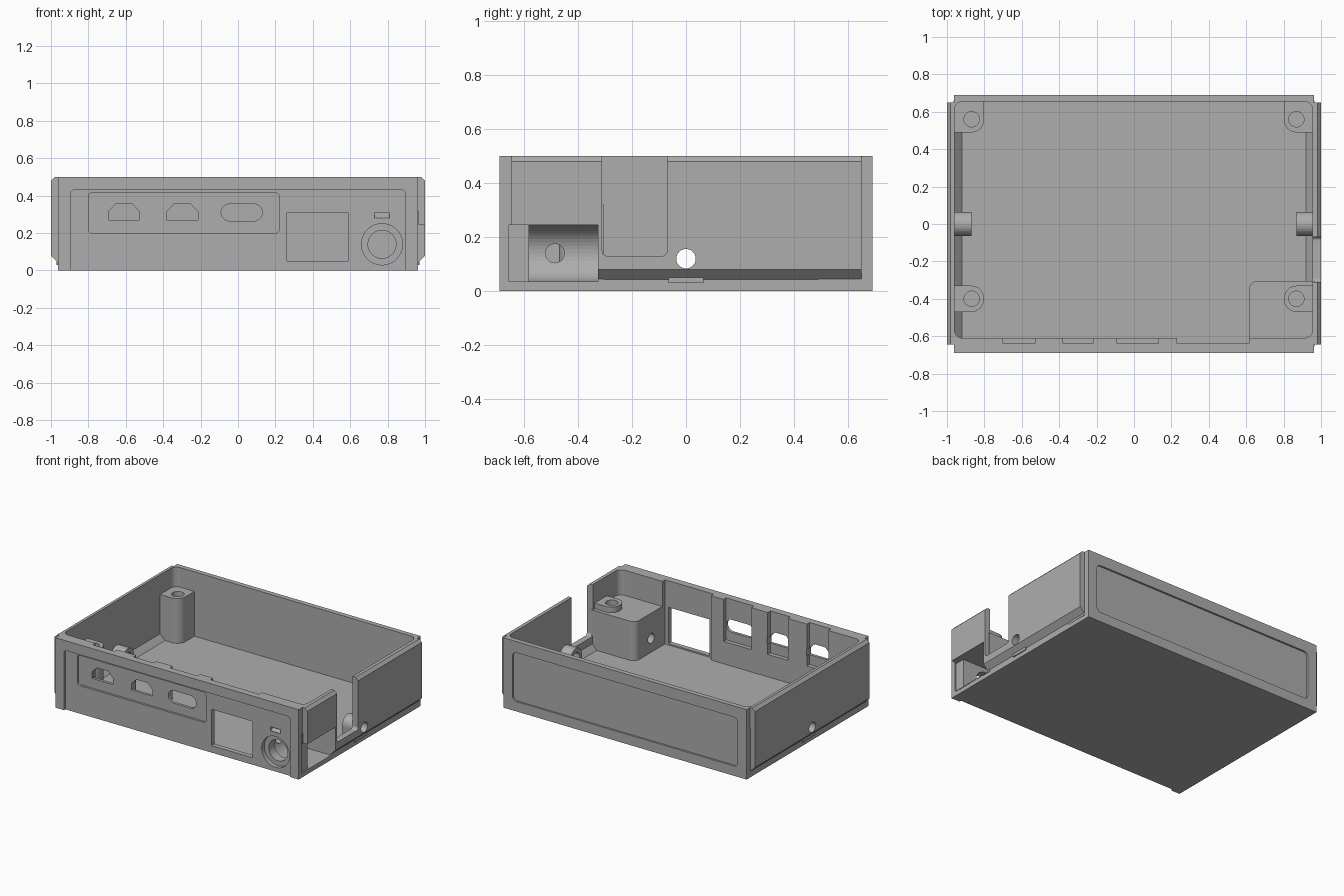
import bpy, bmesh, math
from mathutils import Vector

cube = bpy.data.objects.get("Cube")
if cube:
    bpy.data.objects.remove(cube, do_unlink=True)

grey = bpy.data.materials.new("plain grey")
grey.use_nodes = True
COLOUR = (0.42, 0.42, 0.42, 1)
grey.diffuse_color = COLOUR
grey.node_tree.nodes["Principled BSDF"].inputs["Base Color"].default_value = COLOUR


def arc(u, v, r, a0, a1, n=10):
    """Points along an arc, angles in degrees."""
    angles = [math.radians(a0 + (a1 - a0) * i / n) for i in range(n + 1)]
    return [(u + r * math.cos(a), v + r * math.sin(a)) for a in angles]


def rect(u0, u1, v0, v1, r=0.0, corners=(1, 1, 1, 1)):
    """Rectangle with chosen rounded corners, counter-clockwise from top right."""
    pts = []
    for k, (u, v, su, sv) in enumerate([(u1, v1, -1, -1), (u0, v1, 1, -1),
                                        (u0, v0, 1, 1), (u1, v0, -1, 1)]):
        if r and corners[k]:
            pts += arc(u + su * r, v + sv * r, r, 90 * k, 90 * k + 90)
        else:
            pts.append((u, v))
    return pts


def circle(u, v, r):
    return arc(u, v, r, 0, 360, 48)[:-1]


def prism(name, axis, pts, a, b):
    """Extrude a 2D outline along an axis from a to b."""
    place = {"x": lambda u, v, w: (w, u, v),
             "y": lambda u, v, w: (u, w, v),
             "z": lambda u, v, w: (u, v, w)}[axis]
    bm = bmesh.new()
    low = [bm.verts.new(place(u, v, a)) for u, v in pts]
    high = [bm.verts.new(place(u, v, b)) for u, v in pts]
    bm.faces.new(low)
    bm.faces.new(high)
    for i in range(len(pts)):
        j = (i + 1) % len(pts)
        bm.faces.new((low[i], low[j], high[j], high[i]))
    bmesh.ops.recalc_face_normals(bm, faces=bm.faces)
    mesh = bpy.data.meshes.new(name)
    bm.to_mesh(mesh)
    bm.free()
    mesh.materials.append(grey)
    obj = bpy.data.objects.new(name, mesh)
    bpy.context.collection.objects.link(obj)
    return obj


def combine(target, tool, operation):
    mod = target.modifiers.new("bool", "BOOLEAN")
    mod.operation, mod.solver, mod.object = operation, "EXACT", tool
    graph = bpy.context.evaluated_depsgraph_get()
    mesh = bpy.data.meshes.new_from_object(target.evaluated_get(graph))
    target.modifiers.clear()
    target.data = mesh


def cut(targets, axis, pts, a, b):
    tool = prism("cutter", axis, pts, a, b)
    for target in targets:
        combine(target, tool, "DIFFERENCE")
    bpy.data.objects.remove(tool, do_unlink=True)


# Outer shell: rectangular core with chamfered panels standing out at the sides
shell = prism("case_shell", "z", rect(-.963, .963, -.69, .69), 0, .5)
band = prism("side_band", "y", [(-.96, .04), (.96, .04), (1, .08), (1, .48),
                                (.98, .5), (-.98, .5), (-1, .48), (-1, .08)], -.645, .65)
combine(shell, band, "UNION")
bpy.data.objects.remove(band, do_unlink=True)

# Inner cavity with sloped foot along the side walls
cut([shell], "z", rect(-.96, .955, -.61, .655, .045), .079, .7)
cut([shell], "y", [(-.92, .04), (.92, .04), (.955, .08), (-.96, .08)], -.61, .655)

# Corner housing for the round socket
housing = prism("socket_housing", "z",
                rect(.615, .965, -.655, -.305, .045, (0, 1, 0, 0)), .03, .32)

# Recessed panels on the back and front
cut([shell], "y", rect(-.89, .89, .07, .42, .03), .677, .8)
cut([shell], "y", rect(-.895, .895, -.1, .43, .02, (1, 1, 0, 0)), -.8, -.675)
cut([shell], "y", rect(-.8, .22, .2, .415, .02), -.8, -.66)

# Pockets inside the front wall, behind the ports
for x0, x1, z0 in [(-.7, -.53, .2), (-.38, -.22, .2), (-.09, .13, .2), (.23, .614, .04)]:
    cut([shell], "y", rect(x0, x1, z0, .7), -.64, -.6)

# Port openings through the front wall
for x in (-.61, -.298):
    cut([shell], "y", [(x - .083, .27), (x + .083, .27), (x + .083, .315),
                       (x + .045, .355), (x - .045, .355), (x - .083, .315)], -.8, -.55)
cut([shell], "y", rect(-.09, .13, .265, .355, .0449), -.8, -.55)
cut([shell], "y", rect(.262, .588, .05, .31), -.8, -.55)

# Round socket: counterbore, through hole, bore open to the side
SX, SZ = .77, .14
cut([shell, housing], "y", circle(SX, SZ, .11), -.8, -.645)
cut([shell, housing], "y", circle(SX, SZ, .075), -.8, -.5)
bore = arc(SX, SZ, .105, 90, 270, 24) + [(1.1, SZ - .105), (1.1, SZ + .105)]
cut([shell, housing], "y", bore, -.58, -.325)
cut([shell, housing], "x", rect(-.655, -.325, .035, .245), .955, 1.1)
cut([housing], "x", circle(-.485, .14, .035), .5, .75)

# Slanted indicator slot above the socket
cut([shell, housing], "x", [(-.8, .28), (-.67, .28), (-.63, .31), (-.8, .31)], .73, .81)

# Notch in the side wall
cut([shell], "x", rect(-.31, -.07, .13, .7, .02), .9, 1.1)

# Side screw bosses with holes through the walls
for side, label in [(-1, "right"), (1, "left")]:
    outline = [(-.065, .03), (.065, .03)] + arc(0, .12, .065, 0, 180, 20)
    boss = prism(label + "_screw_boss", "x", outline, *sorted((side * .87, side * .97)))
    cut([shell, boss], "x", circle(0, .12, .036), *sorted((side * .8, side * 1.1)))

# Four mounting posts with screw holes
for side, label in [(-1, "right"), (1, "left")]:
    x0, x1 = sorted((side * .803, side * .965))
    free = (1, 0, 0, 1) if side < 0 else (0, 1, 1, 0)
    back_free = (0, 0, 0, 1) if side < 0 else (0, 0, 1, 0)
    for y, y0, y1, rounded, end in [(.56, .49, .66, back_free, "back"),
                                    (-.4, -.47, -.33, free, "front")]:
        foot = .3 if (side > 0 and end == "front") else .03
        post = prism(f"{end}_{label}_post", "z", rect(x0, x1, y0, y1, .065, rounded), foot, .36)
        cut([post], "z", circle(side * .868, y, .041), .32 if foot > .1 else .1, .5)
